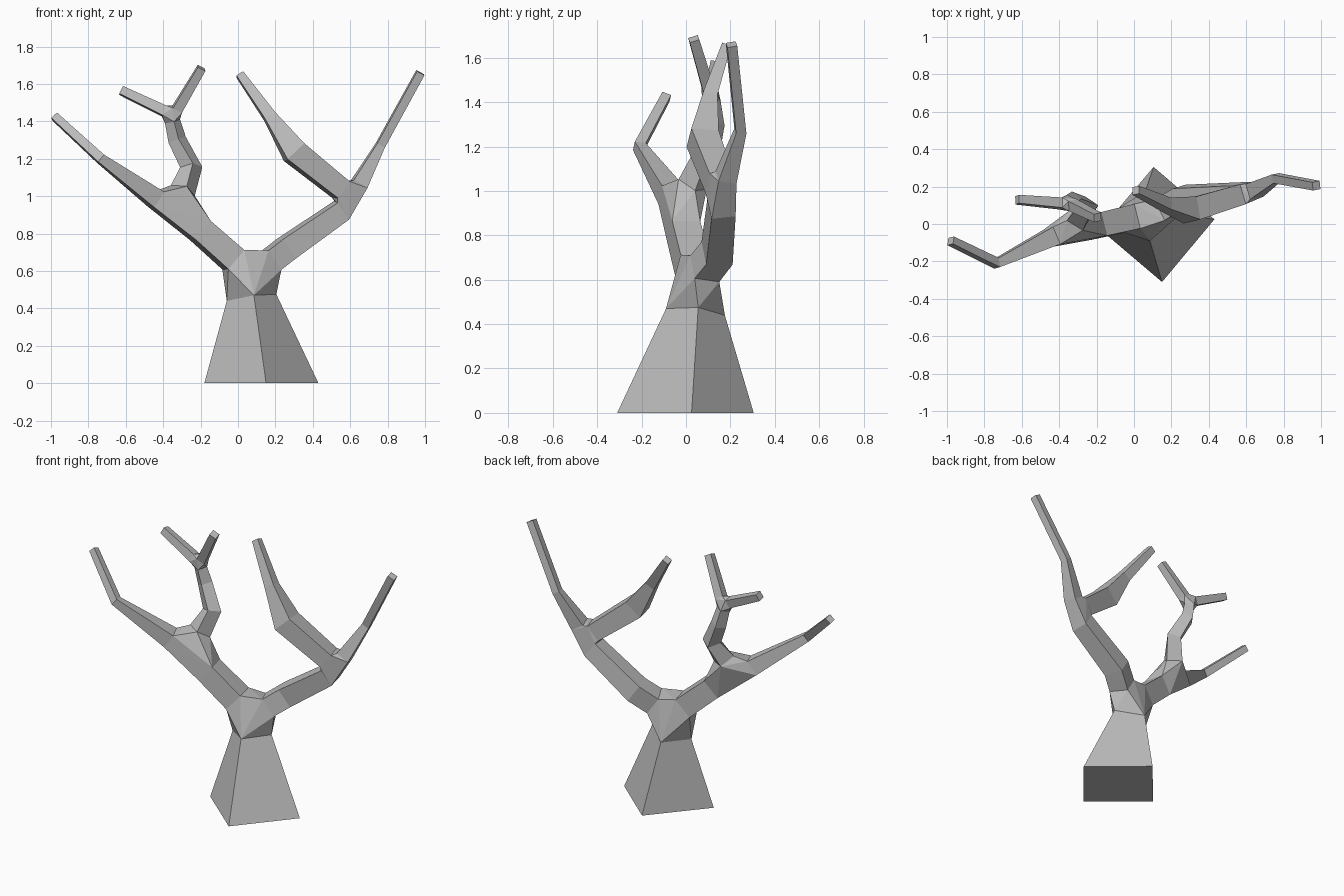
import bpy, bmesh
from math import radians, sin, cos
from mathutils import Vector

if "Cube" in bpy.data.objects:
    bpy.data.objects.remove(bpy.data.objects["Cube"], do_unlink=True)

bark = bpy.data.materials.new("grey_bark")
bark.use_nodes = True
GREY = (0.5, 0.5, 0.5, 1)
bark.diffuse_color = GREY
bark.node_tree.nodes["Principled BSDF"].inputs["Base Color"].default_value = GREY

bm = bmesh.new()


def bridge(rings):
    """Join successive four-sided rings with quads."""
    for a, b in zip(rings, rings[1:]):
        for i in range(4):
            j = (i + 1) % 4
            bm.faces.new((a[i], a[j], b[j], b[i]))


def limb(points, roll=10, tip=True):
    """Square tapering tube through (x, y, z, thickness); returns its end rings."""
    pos = [Vector(p[:3]) for p in points]
    rings = []
    for k, p in enumerate(points):
        before = (pos[k] - pos[k - 1]).normalized() if k else Vector()
        after = (pos[k + 1] - pos[k]).normalized() if k + 1 < len(pos) else Vector()
        t = (before + after).normalized()
        u = Vector((0, 1, 0))
        u = (u - t * u.dot(t)).normalized()
        v = t.cross(u)
        r = radians(roll)
        u, v = u * cos(r) + v * sin(r), v * cos(r) - u * sin(r)
        h = p[3] / 2
        rings.append([bm.verts.new(pos[k] + u * a * h + v * b * h)
                      for a, b in ((-1, -1), (1, -1), (1, 1), (-1, 1))])
    bridge(rings)
    if tip:
        bm.faces.new(rings[-1])
    return rings[0], rings[-1]


def junction(*rings):
    """Hull around the meeting limb ends, open where the limbs attach."""
    old = set(bm.faces)
    verts = [v for ring in rings for v in ring]
    bmesh.ops.convex_hull(bm, input=verts, use_existing_faces=False)
    new = [f for f in bm.faces if f not in old]
    caps = [f for f in new if any(set(f.verts) <= set(r) for r in rings)]
    bmesh.ops.delete(bm, geom=caps, context='FACES_ONLY')


# Flared trunk
foot = [bm.verts.new(c) for c in
        ((0.15, -0.31, 0), (0.43, 0.025, 0), (0.105, 0.305, 0), (-0.18, -0.03, 0))]
neck = [bm.verts.new(c) for c in
        ((0.085, -0.09, 0.47), (0.205, 0.055, 0.475), (0.06, 0.175, 0.44), (-0.06, 0.03, 0.44))]
bridge([foot, neck])
bm.faces.new(foot)

# Right main limb, its outer end and its upright shoot
r_root, r_fork = limb([(-0.025, 0.03, 0.66, 0.135), (-0.2, -0.01, 0.815, 0.13)], tip=False)
r_out, _ = limb([(-0.44, -0.07, 0.985, 0.1), (-0.735, -0.21, 1.2, 0.05),
                 (-0.98, -0.09, 1.425, 0.042)])
s_root, s_fork = limb([(-0.295, 0.03, 1.03, 0.1), (-0.25, 0.09, 1.155, 0.085),
                       (-0.325, 0.125, 1.3, 0.07), (-0.35, 0.115, 1.4, 0.06)],
                      roll=55, tip=False)
twig_a, _ = limb([(-0.395, 0.11, 1.455, 0.055), (-0.625, 0.13, 1.565, 0.045)])
twig_b, _ = limb([(-0.325, 0.1, 1.465, 0.055), (-0.195, 0.035, 1.685, 0.045)])

# Left main limb, its outer end and its inner branch
l_root, l_fork = limb([(0.17, 0.085, 0.65, 0.125), (0.26, 0.14, 0.72, 0.125),
                       (0.555, 0.16, 0.925, 0.11)], tip=False)
l_out, _ = limb([(0.645, 0.18, 1.06, 0.085), (0.76, 0.245, 1.27, 0.047),
                 (0.975, 0.205, 1.66, 0.045)])
inner, _ = limb([(0.55, 0.15, 1.035, 0.11), (0.3, 0.075, 1.235, 0.125),
                 (0.17, 0.105, 1.425, 0.065), (0.01, 0.18, 1.65, 0.043)])

# Crown hub and forks
junction(neck, r_root, l_root)
junction(r_fork, r_out, s_root)
junction(s_fork, twig_a, twig_b)
junction(l_fork, l_out, inner)

bmesh.ops.recalc_face_normals(bm, faces=bm.faces)
mesh = bpy.data.meshes.new("bare_tree")
bm.to_mesh(mesh)
bm.free()
mesh.materials.append(bark)
tree = bpy.data.objects.new("bare_tree", mesh)
bpy.context.collection.objects.link(tree)
